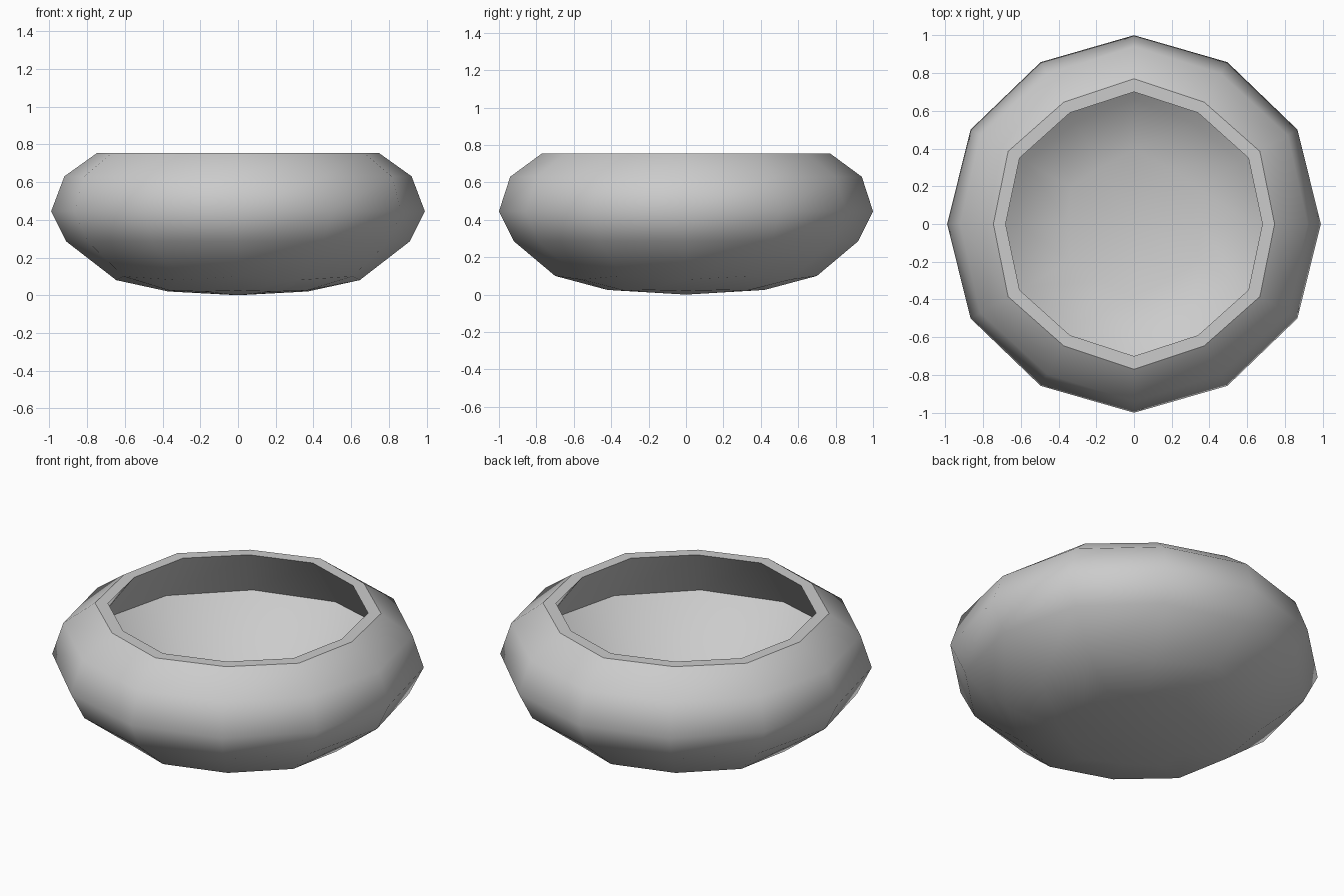
import bpy, bmesh, math

if "Cube" in bpy.data.objects:
    bpy.data.objects.remove(bpy.data.objects["Cube"])

SIDES = 12
# (radius at even corners, radius at odd corners, z even, z odd)
OUTER = [(0.37, 0.42, 0.02, 0.025), (0.645, 0.70, 0.08, 0.10),
         (0.91, 0.92, 0.285, 0.285), (0.99, 1.0, 0.445, 0.445),
         (0.92, 0.94, 0.63, 0.63), (0.745, 0.77, 0.755, 0.755)]
INNER = [(0.68, 0.70, 0.755, 0.755), (0.90, 0.91, 0.445, 0.445),
         (0.62, 0.66, 0.165, 0.18), (0.35, 0.39, 0.085, 0.09)]

bm = bmesh.new()


def ring(re, ro, ze, zo):
    verts = []
    for i in range(SIDES):
        a = 2 * math.pi * i / SIDES
        r, z = (ro, zo) if i % 2 else (re, ze)
        verts.append(bm.verts.new((r * math.cos(a), r * math.sin(a), z)))
    return verts


def fan(verts, z):
    centre = bm.verts.new((0, 0, z))
    for i in range(SIDES):
        bm.faces.new((centre, verts[i], verts[(i + 1) % SIDES]))


# Outer shell, flat rim and inner shell in one continuous surface
rings = [ring(*p) for p in OUTER + INNER]
for lo, hi in zip(rings, rings[1:]):
    for i in range(SIDES):
        j = (i + 1) % SIDES
        bm.faces.new((lo[i], lo[j], hi[j], hi[i]))
fan(rings[0], 0.0)
fan(rings[-1], 0.065)
bmesh.ops.recalc_face_normals(bm, faces=bm.faces[:])

# Smooth walls, with crisp edges at both rim loops and the inside crease
for f in bm.faces:
    f.smooth = True
rim = len(OUTER) - 1
for k in (rim, rim + 1, rim + 2):
    for i in range(SIDES):
        bm.edges.get((rings[k][i], rings[k][(i + 1) % SIDES])).smooth = False

mesh = bpy.data.meshes.new("bowl")
bm.to_mesh(mesh)
bm.free()
bowl = bpy.data.objects.new("bowl", mesh)
bpy.context.collection.objects.link(bowl)
